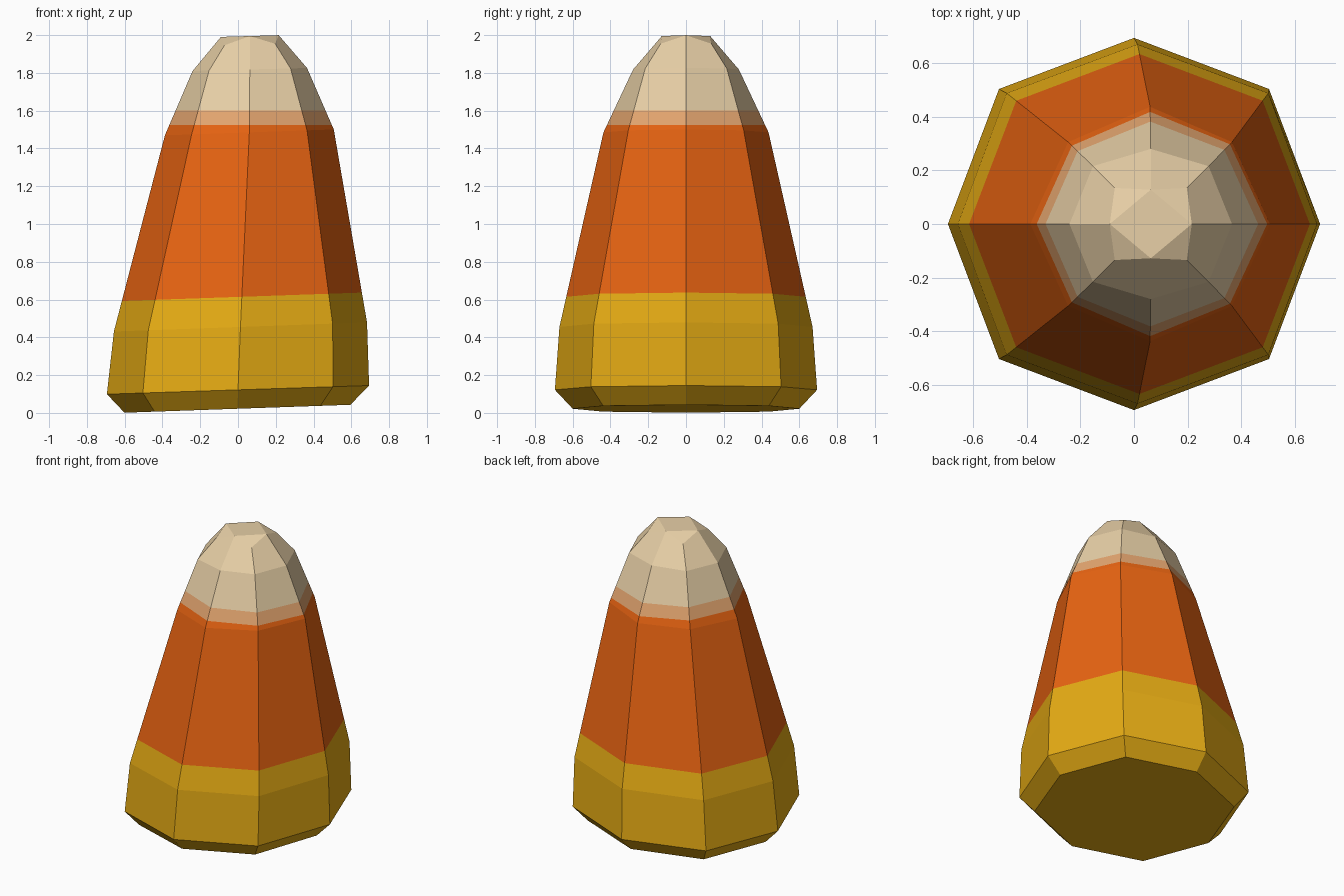
import bpy, bmesh, math
from mathutils import Vector

if "Cube" in bpy.data.objects:
    bpy.data.objects.remove(bpy.data.objects["Cube"])

def material(name, rgb):
    m = bpy.data.materials.new(name)
    m.diffuse_color = (*rgb, 1)
    m.use_nodes = True
    m.node_tree.nodes["Principled BSDF"].inputs["Base Color"].default_value = m.diffuse_color
    return m

mats = [material("yellow", (0.79, 0.41, 0.007)),
        material("orange", (0.83, 0.13, 0.006)),
        material("pale orange", (0.78, 0.38, 0.16)),
        material("cream", (0.86, 0.67, 0.41))]

# Leaning eight-sided rings: centre x, height, x radius, y radius, corner radius, tilt
rings = [(-0.003, 0.022, 0.598, 0.60, 0.62, 0.035),
         (0.0, 0.122, 0.694, 0.694, 0.712, 0.033),
         (0.013, 0.455, 0.67, 0.67, 0.69, 0.036),
         (0.06, 1.485, 0.447, 0.437, 0.432, 0.035),
         (0.0625, 1.818, 0.303, 0.28, 0.305, 0.026),
         (0.0625, 1.995, 0.153, 0.128, 0.19, 0.03)]

bm = bmesh.new()
loops = []
for k, (cx, z, rx, ry, rd, tilt) in enumerate(rings):
    loop = []
    for i in range(8):
        a = i * math.pi / 4
        r = rd if i % 2 else (rx if i % 4 == 0 else ry)
        x, y = r * math.cos(a), r * math.sin(a)
        drop = 0.045 if k == 5 and i % 2 else 0   # tip corners sit lower
        loop.append(bm.verts.new((cx + x, y, z + tilt * x - drop)))
    loops.append(loop)

# Sides, flat base, diamond tip with four corner facets
for lo, hi in zip(loops, loops[1:]):
    for i in range(8):
        j = (i + 1) % 8
        bm.faces.new((lo[i], lo[j], hi[j], hi[i]))
bm.faces.new(loops[0][::-1])
top = loops[-1]
bm.faces.new(top[::2])
for i in range(1, 8, 2):
    bm.faces.new((top[i - 1], top[i], top[(i + 1) % 8]))

# Cut the colour bands along slightly tilted planes
bands = [(0.614, 0.035), (1.525, 0.0), (1.602, 0.0)]
for z, tilt in bands:
    bmesh.ops.bisect_plane(bm, geom=bm.verts[:] + bm.edges[:] + bm.faces[:],
                           dist=1e-5, plane_co=(0, 0, z),
                           plane_no=Vector((-tilt, 0, 1)).normalized())
for f in bm.faces:
    c = f.calc_center_median()
    f.material_index = sum(c.z > z + tilt * c.x for z, tilt in bands)
    f.smooth = False
bmesh.ops.recalc_face_normals(bm, faces=bm.faces[:])

mesh = bpy.data.meshes.new("candy")
bm.to_mesh(mesh)
bm.free()
for m in mats:
    mesh.materials.append(m)
bpy.context.collection.objects.link(bpy.data.objects.new("candy", mesh))
